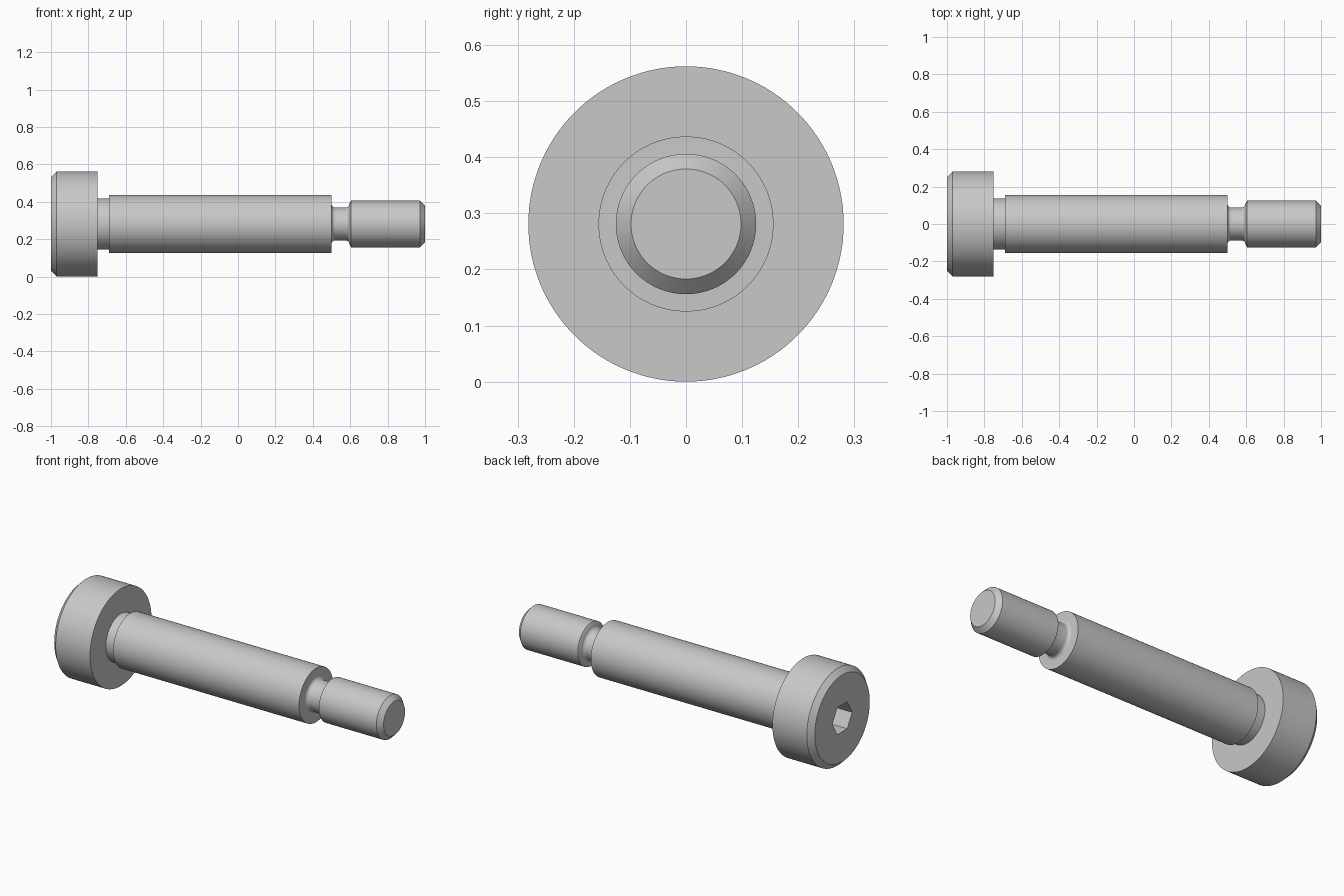
import bpy, bmesh, math
from mathutils import Vector, Matrix

cube = bpy.data.objects.get("Cube")
if cube:
    bpy.data.objects.remove(cube, do_unlink=True)

AXIS_Z = 0.281
SEGMENTS = 128

steel = bpy.data.materials.new("grey_steel")
steel.use_nodes = True
colour = (0.58, 0.58, 0.58, 1)
steel.diffuse_color = colour
steel.node_tree.nodes["Principled BSDF"].inputs["Base Color"].default_value = colour


def arc(cx, cr, radius, start, end, steps=8):
    """Points of a fillet in the (x, radius) plane, angles in degrees."""
    angles = [math.radians(start + (end - start) * i / steps) for i in range(steps + 1)]
    return [(cx + radius * math.cos(a), cr + radius * math.sin(a)) for a in angles]


def make_object(name, bm):
    bmesh.ops.recalc_face_normals(bm, faces=bm.faces)
    mesh = bpy.data.meshes.new(name)
    bm.to_mesh(mesh)
    bm.free()
    mesh.materials.append(steel)
    obj = bpy.data.objects.new(name, mesh)
    bpy.context.collection.objects.link(obj)
    obj.location.z = AXIS_Z
    return obj


def revolve(name, profile):
    """Turn an (x, radius) profile around the x axis."""
    bm = bmesh.new()
    verts = [bm.verts.new((x, 0, r)) for x, r in profile]
    edges = [bm.edges.new(pair) for pair in zip(verts, verts[1:])]
    bmesh.ops.spin(bm, geom=verts + edges, cent=Vector(), axis=(1, 0, 0),
                   angle=math.tau, steps=SEGMENTS)
    bmesh.ops.remove_doubles(bm, verts=bm.verts, dist=0.0001)
    return make_object(name, bm)


def select_only(obj):
    bpy.ops.object.select_all(action='DESELECT')
    obj.select_set(True)
    bpy.context.view_layer.objects.active = obj


# Round head with a chamfered outer rim
head = revolve("head", [(-1, 0), (-1, 0.251), (-0.97, 0.281), (-0.75, 0.281), (-0.75, 0)])

# Neck, shoulder, filleted groove and chamfered end in one turned shank
shank = revolve("shank", [(-0.76, 0), (-0.76, 0.137), (-0.69, 0.137),
                          (-0.69, 0.156), (0.5, 0.156)]
                + arc(0.52, 0.1075, 0.02, 180, 270)
                + arc(0.575, 0.1075, 0.02, 270, 360)
                + [(0.605, 0.125), (0.973, 0.125), (1, 0.098), (1, 0)])

# Hexagonal socket, with corners to the sides and flats at top and bottom
bm = bmesh.new()
turn = Matrix.Rotation(math.pi / 2, 4, 'Y')
bmesh.ops.create_cone(bm, cap_ends=True, segments=6, radius1=0.09, radius2=0.09, depth=0.26,
                      matrix=Matrix.Translation((-1, 0, 0)) @ turn)
corner = max(bm.verts, key=lambda v: v.co.z).co
if corner.z > 0.085:
    bmesh.ops.rotate(bm, verts=bm.verts, cent=(-1, 0, 0),
                     matrix=Matrix.Rotation(math.pi / 6, 3, 'X'))
cutter = make_object("socket_cutter", bm)
cutter.hide_render = True
bpy.context.view_layer.update()

cut = head.modifiers.new("socket", 'BOOLEAN')
cut.operation = 'DIFFERENCE'
cut.solver = 'EXACT'
cut.object = cutter
select_only(head)
bpy.ops.object.modifier_apply(modifier=cut.name)
bpy.data.objects.remove(cutter, do_unlink=True)

for part in (head, shank):
    select_only(part)
    bpy.ops.object.shade_smooth_by_angle(angle=math.radians(25))
